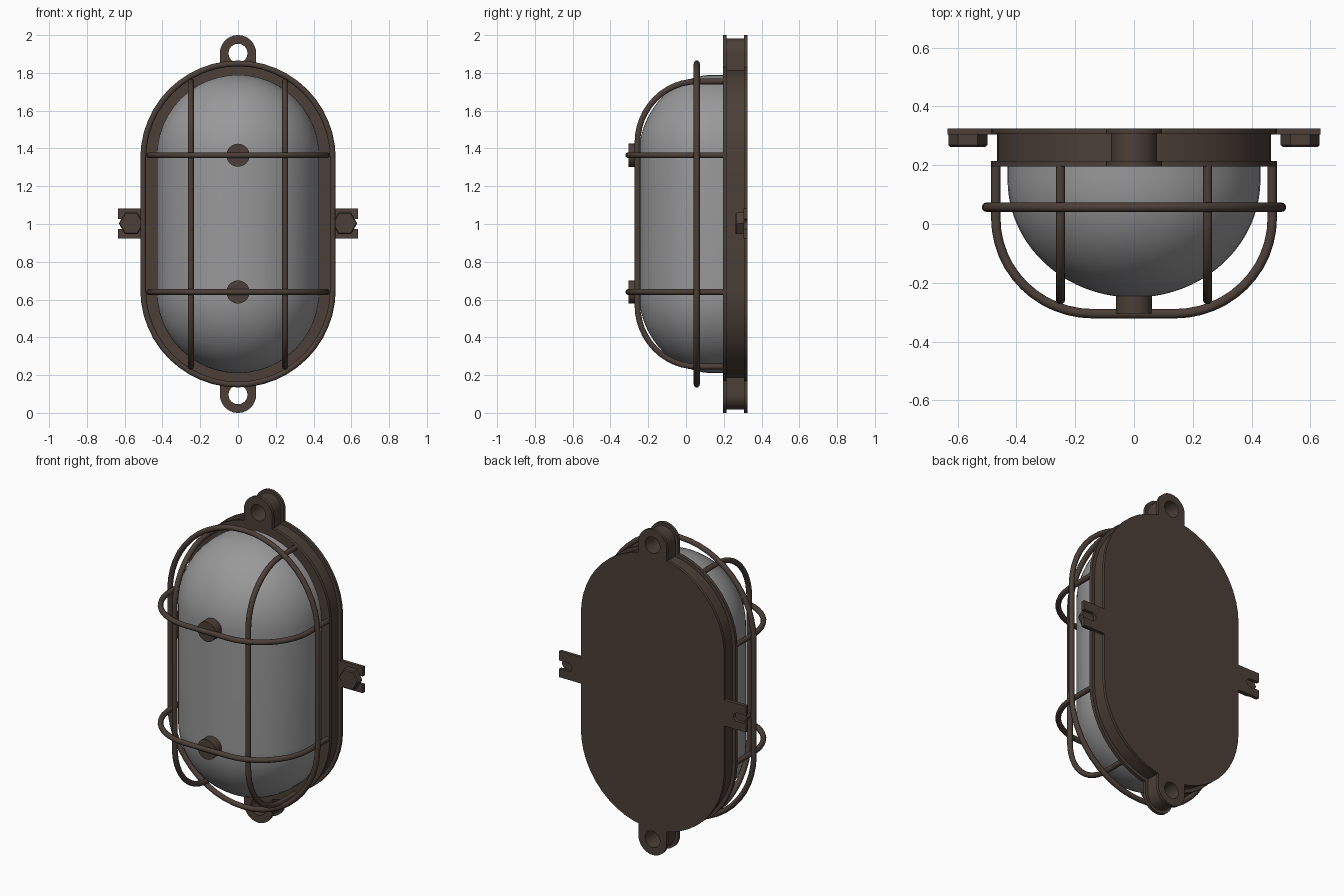
import bpy, bmesh, math
from math import sin, cos, pi, radians

if "Cube" in bpy.data.objects:
    bpy.data.objects.remove(bpy.data.objects["Cube"])


def material(name, c):
    m = bpy.data.materials.new(name)
    m.diffuse_color = (*c, 1)
    m.use_nodes = True
    m.node_tree.nodes["Principled BSDF"].inputs["Base Color"].default_value = m.diffuse_color
    return m


BROWN = material("dark_bronze", (0.072, 0.050, 0.039))
GREY = material("grey_glass", (0.32, 0.32, 0.32))


def finish(ob, mat, angle=35):
    ob.data.materials.clear()
    ob.data.materials.append(mat)
    bpy.ops.object.select_all(action='DESELECT')
    ob.select_set(True)
    bpy.context.view_layer.objects.active = ob
    bpy.ops.object.shade_smooth_by_angle(angle=radians(angle))


def loft(name, rings, mat, wrap=False, caps=True, angle=35):
    """Skin a list of point rings; wrap joins the last ring to the first."""
    bm = bmesh.new()
    rows = [[bm.verts.new(p) for p in r] for r in rings]
    n = len(rows[0])
    pairs = list(zip(rows, rows[1:])) + ([(rows[-1], rows[0])] if wrap else [])
    for a, b in pairs:
        for i in range(n):
            j = (i + 1) % n
            bm.faces.new((a[i], a[j], b[j], b[i]))
    if caps and not wrap:
        bm.faces.new(rows[0])
        bm.faces.new(rows[-1])
    bmesh.ops.remove_doubles(bm, verts=bm.verts[:], dist=1e-5)
    bmesh.ops.recalc_face_normals(bm, faces=bm.faces[:])
    me = bpy.data.meshes.new(name)
    bm.to_mesh(me)
    bm.free()
    ob = bpy.data.objects.new(name, me)
    bpy.context.collection.objects.link(ob)
    finish(ob, mat, angle)
    return ob


def stadium(r, y, half, n=24):
    pts = []
    for s, a0 in ((1, 0), (-1, pi)):
        for i in range(n + 1):
            a = a0 + pi * i / n
            pts.append((r * cos(a), y, 1 + s * half + r * sin(a)))
    return pts


def circle(x, z, r, y, n, a0=0):
    return [(x + r * cos(a0 + 2 * pi * i / n), y, z + r * sin(a0 + 2 * pi * i / n))
            for i in range(n)]


def wire(name, pts, closed=False, r=0.016):
    cu = bpy.data.curves.new(name, 'CURVE')
    cu.dimensions = '3D'
    cu.bevel_depth = r
    cu.bevel_resolution = 3
    cu.use_fill_caps = True
    sp = cu.splines.new('POLY')
    sp.points.add(len(pts) - 1)
    for p, c in zip(sp.points, pts):
        p.co = (*c, 1)
    sp.use_cyclic_u = closed
    ob = bpy.data.objects.new(name, cu)
    bpy.context.collection.objects.link(ob)
    bpy.ops.object.select_all(action='DESELECT')
    ob.select_set(True)
    bpy.context.view_layer.objects.active = ob
    bpy.ops.object.convert(target='MESH')
    finish(bpy.context.object, BROWN, 50)


def hoop(half, flat, y_bend, y_front, n=12):
    """U-shaped path as (across, y): legs, rounded corners, flat front."""
    arc = [(flat + (half - flat) * cos(pi / 2 * i / n),
            y_bend + (y_front - y_bend) * sin(pi / 2 * i / n)) for i in range(n + 1)]
    right = [(half, 0.2)] + arc
    return right + [(-u, y) for u, y in reversed(right)]


# Base housing with a front and back lip
Y0, Y1, Y2, Y3 = 0.195, 0.215, 0.307, 0.325
loft("base_housing", [stadium(r, y, 0.355) for r, y in (
    (0.487, Y0), (0.487, Y1), (0.466, Y1), (0.466, Y2), (0.487, Y2), (0.487, Y3))], BROWN)

# Glass dome
prof = [(0.43, 0.198), (0.43, 0.15)]
prof += [(0.43 * cos(pi / 2 * i / 20), 0.15 - 0.4 * sin(pi / 2 * i / 20)) for i in range(1, 20)]
prof.append((0.0, -0.25))
loft("glass_dome", [stadium(r, y, 0.36) for r, y in prof], GREY, caps=False, angle=60)


# Top and bottom mounting eyes, same lipped section as the base
def eye_outline(a, y, s, n=48):
    pts = []
    for i in range(n):
        t = 2 * pi * i / n
        c, d = cos(t), sin(t)
        if d < -1e-6:
            m = max(abs(c), abs(d))
            c, d = c / m, d / m * 1.5
        pts.append((a * c, y, 1 + s * (0.904 + a * d)))
    return pts


for s, nm in ((1, "top"), (-1, "bottom")):
    rings = [eye_outline(0.05, Y0, s)]
    rings[0] = [(0.05 * cos(2 * pi * i / 48), Y0, 1 + s * (0.904 + 0.05 * sin(2 * pi * i / 48)))
                for i in range(48)]
    rings += [eye_outline(a, y, s) for a, y in (
        (0.096, Y0), (0.096, Y1), (0.078, Y1), (0.078, Y2), (0.096, Y2), (0.096, Y3))]
    rings.append([(x, Y3, z) for x, y, z in rings[0]])
    loft(nm + "_mounting_eye", rings, BROWN, wrap=True)

# Side forks with hex bolts
for s, nm in ((1, "right"), (-1, "left")):
    slot = [(0.575 + 0.026 * cos(a), 1 + 0.026 * sin(a))
            for a in [-pi / 2 - pi * i / 8 for i in range(9)]]
    out = [(0.44, 0.923), (0.635, 0.923), (0.635, 0.974)] + slot + \
          [(0.635, 1.026), (0.635, 1.083), (0.44, 1.083)]
    loft(nm + "_fork", [[(s * x, y, z) for x, z in out] for y in (0.304, Y3)], BROWN)
    loft(nm + "_hex_bolt", [circle(s * 0.565, 1.003, r, y, 6) for r, y in (
        (0.06, 0.262), (0.066, 0.268), (0.066, 0.306))], BROWN, angle=20)

# Cage: outer ring, two cross hoops, two upright hoops
wire("cage_ring", stadium(0.502, 0.057, 0.348), closed=True)
for z, nm in ((0.64, "lower"), (1.364, "upper")):
    wire(nm + "_cross_hoop", [(u, y, z) for u, y in hoop(0.47, 0.14, 0.02, -0.305)])
    # Knob joining the hoop to the dome
    loft(nm + "_knob", [circle(0, z, 0.061, y, 32) for y in (-0.305, -0.2)], BROWN)
for x, nm in ((-0.25, "left"), (0.25, "right")):
    wire(nm + "_upright_hoop", [(x, y, 1 + u) for u, y in hoop(0.755, 0.43, 0.06, -0.257)])
